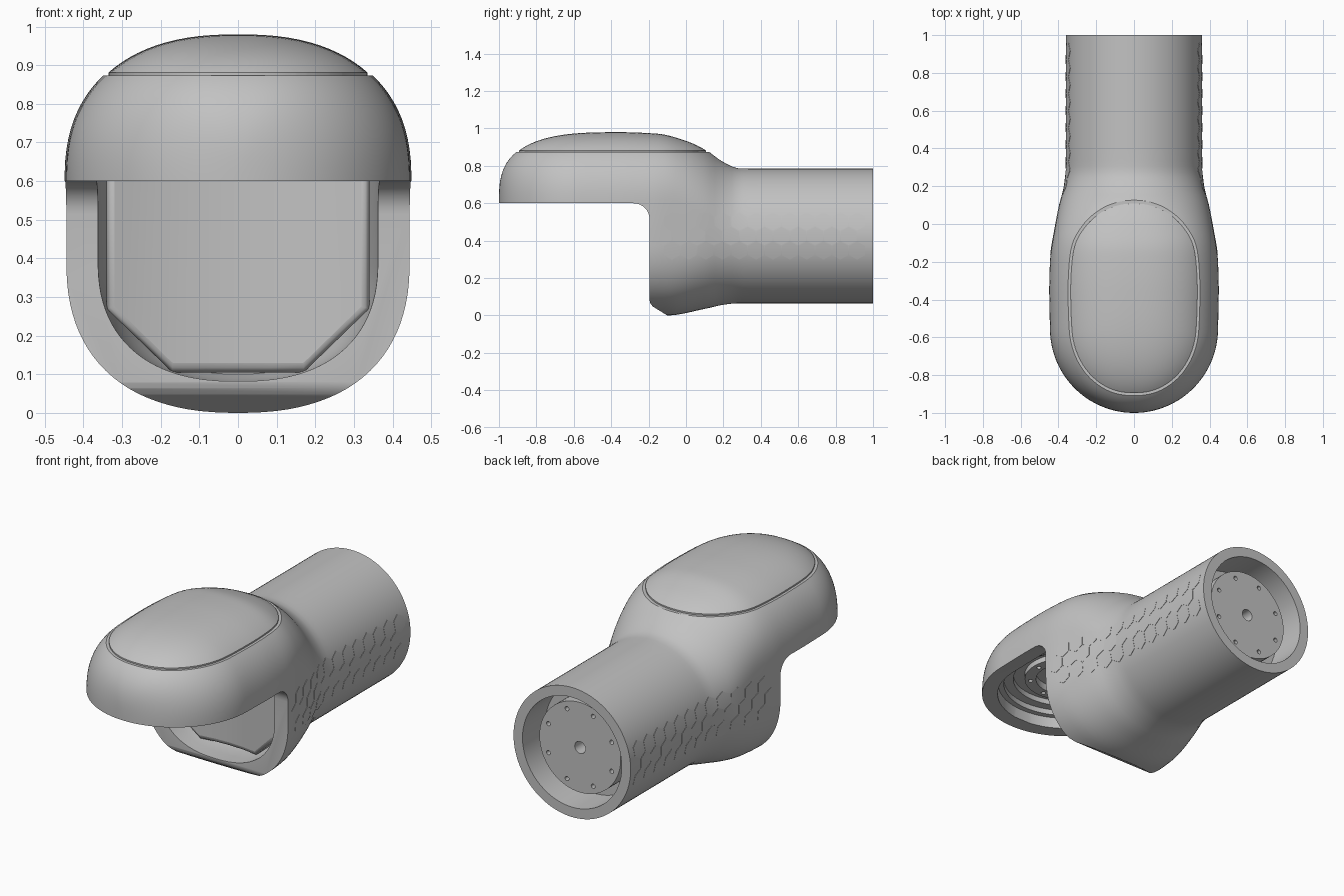
import bpy, bmesh, math
from mathutils import Matrix

if "Cube" in bpy.data.objects:
    bpy.data.objects.remove(bpy.data.objects["Cube"])

grey = bpy.data.materials.new("satin grey")
grey.use_nodes = True
grey.diffuse_color = (0.54, 0.54, 0.54, 1)
grey.node_tree.nodes["Principled BSDF"].inputs["Base Color"].default_value = grey.diffuse_color

AXIS_Y, TUBE_Z = -0.555, 0.425
TOP = [(-0.5, 0.98), (-0.35, 0.98), (-0.15, 0.972), (0, 0.935), (0.1, 0.89), (0.2, 0.82), (0.28, 0.787), (0.34, 0.785), (1, 0.785)]
WIDTH = [(-0.6, 0.445), (-0.35, 0.449), (-0.2, 0.445), (0, 0.415), (0.1, 0.395), (0.2, 0.37), (0.3, 0.36), (1, 0.36)]
BOTTOM = [(-0.2, 0), (-0.1, 0), (0.1, 0.035), (0.2, 0.057), (0.28, 0.065), (1, 0.065)]


def curve(keys, y):
    """Smooth interpolation through key points."""
    if y <= keys[0][0]:
        return keys[0][1]
    if y >= keys[-1][0]:
        return keys[-1][1]
    i = max(k for k in range(len(keys) - 1) if keys[k][0] <= y)

    def slope(k):
        if k == 0 or k == len(keys) - 1:
            return 0
        a = (keys[k][1] - keys[k - 1][1]) / (keys[k][0] - keys[k - 1][0])
        b = (keys[k + 1][1] - keys[k][1]) / (keys[k + 1][0] - keys[k][0])
        return 2 * a * b / (a + b) if a * b > 0 else 0
    (y0, v0), (y1, v1) = keys[i], keys[i + 1]
    h = y1 - y0
    t = (y - y0) / h
    return (v0 * (1 + 2 * t) * (1 - t) ** 2 + slope(i) * h * t * (1 - t) ** 2
            + v1 * t * t * (3 - 2 * t) + slope(i + 1) * h * t * t * (t - 1))


def shape(y, d=0):
    """Half width, top, bottom, upper and lower centre, squareness at y, inset by d."""
    w, top, bottom = curve(WIDTH, y) - d, curve(TOP, y) - d, curve(BOTTOM, y) + d
    if y < AXIS_Y:
        r = 0.445 - d
        w = math.sqrt(max(r * r - (y - AXIS_Y) ** 2, 1e-6))
    if y < -0.35:
        t = min((-0.35 - y) / (0.65 - d), 1)
        top = 0.605 + (top - 0.605) * (1 - t ** 3) ** (1 / 3)
    if d:
        top = min(top, 0.84)
    k = min(max((y + 0.1) / 0.4, 0), 1)
    k = k * k * (3 - 2 * k)
    return w, top, bottom, 0.6 + (TUBE_Z - 0.6) * k, 0.4 + (TUBE_Z - 0.4) * k, 2.4 - 0.4 * k


def ring(y, d=0, count=96):
    w, top, bottom, upper, lower, n = shape(y, d)
    points = []
    for i in range(count):
        a = 2 * math.pi * (i + 0.5) / count
        c, s = math.cos(a), math.sin(a)
        x = math.copysign(w * abs(c) ** (2 / n), c)
        lift = abs(s) ** (2 / n)
        z = upper + (top - upper) * lift if s > 0 else lower - (lower - bottom) * lift
        points.append((x, y, z))
    return points


def make(name, bm):
    bmesh.ops.recalc_face_normals(bm, faces=bm.faces)
    mesh = bpy.data.meshes.new(name)
    bm.to_mesh(mesh)
    bm.free()
    mesh.materials.append(grey)
    ob = bpy.data.objects.new(name, mesh)
    bpy.context.collection.objects.link(ob)
    return ob


def loft(rings):
    """Skin a list of rings, capped at both ends."""
    bm = bmesh.new()
    rows = [[bm.verts.new(p) for p in r] for r in rings]
    for a, b in zip(rows, rows[1:]):
        for i in range(len(a)):
            j = (i + 1) % len(a)
            bm.faces.new((a[i], a[j], b[j], b[i]))
    bm.faces.new(rows[0])
    bm.faces.new(rows[-1])
    return bm


def cylinder(name, radius, start, end, x=0, other=0, upright=False, sides=64):
    """Cylinder along y at height `other`, or upright along z at y = `other`."""
    mid = (start + end) / 2
    place = Matrix.Translation((x, other, mid) if upright else (x, mid, other))
    if not upright:
        place = place @ Matrix.Rotation(math.pi / 2, 4, 'X')
    bm = bmesh.new()
    bmesh.ops.create_cone(bm, cap_ends=True, segments=sides, radius1=radius, radius2=radius,
                          depth=end - start, matrix=place)
    return make(name, bm)


def cut(ob, cutter):
    mod = ob.modifiers.new("cut", 'BOOLEAN')
    mod.object, mod.operation, mod.solver = cutter, 'DIFFERENCE', 'EXACT'
    bpy.context.view_layer.update()
    mesh = bpy.data.meshes.new_from_object(ob.evaluated_get(bpy.context.evaluated_depsgraph_get()))
    ob.modifiers.clear()
    ob.data = mesh
    bpy.data.objects.remove(cutter)


def slice_at(bm, z, keep_above):
    bmesh.ops.bisect_plane(bm, geom=bm.verts[:] + bm.edges[:] + bm.faces[:], plane_co=(0, 0, z),
                           plane_no=(0, 0, 1), clear_inner=keep_above, clear_outer=not keep_above)
    bmesh.ops.holes_fill(bm, edges=[e for e in bm.edges if e.is_boundary])


# Outer shell, cut flat where the lid sits
front = [AXIS_Y - 0.445 * math.sin(math.radians(89 - 3 * i)) for i in range(30)]
outer = [ring(y) for y in front + [AXIS_Y + 0.02 + i * 0.03 for i in range(30)] + [0.4, 0.7, 1]]
bm = loft(outer)
slice_at(bm, 0.873, False)
housing = make("housing", bm)

# Domed lid from the same skin, slightly inset, with a short skirt
bm = loft(outer)
slice_at(bm, 0.881, True)
base = max(bm.faces, key=lambda f: len(f.verts))
skirt = bmesh.ops.extrude_face_region(bm, geom=[base])
bmesh.ops.translate(bm, vec=(0, 0, -0.012), verts=[g for g in skirt["geom"] if isinstance(g, bmesh.types.BMVert)])
if base.is_valid:
    bm.faces.remove(base)
bmesh.ops.scale(bm, vec=(0.985, 0.99, 1), space=Matrix.Translation((0, 0.39, 0)), verts=bm.verts)
lid = make("lid", bm)

# Cut away the space below the hood, with a rounded inner corner and a swept-back lower lip
profile = [(-1.2, 0.6)]
for i in range(9):
    a = math.radians(90 - i * 11.25)
    profile.append((-0.28 + 0.085 * math.cos(a), 0.515 + 0.085 * math.sin(a)))
profile += [(-0.195, 0.08), (-0.19, 0.064), (-0.178, 0.048), (-0.1, 0), (0, -0.062), (-1.2, -0.2)]
cut(housing, make("hood_cutter", loft([[(x, y, z) for y, z in profile] for x in (-0.6, 0.6)])))

# Hollow joint cavity
inner = [AXIS_Y - 0.36 * math.sin(math.radians(88 - 4 * i)) for i in range(23)]
inner += [AXIS_Y + 0.03 + i * 0.05 for i in range(12)]
cut(housing, make("cavity_cutter", loft([ring(y, 0.082) for y in inner])))

# Gently concave panel with chamfered lower corners at the rear of the cavity
slices = []
for i in range(-4, 5):
    x = 0.085 * i
    low = 0.105 + max(abs(x) - 0.17, 0) * 0.97
    face = -0.08 - 0.067 * (x / 0.34) ** 2
    slices.append([(x, face, low), (x, face, 0.72), (x, 0.01, 0.72), (x, 0.01, low)])
panel = make("rear_panel", loft(slices))
bevel = panel.modifiers.new("soft edge", 'BEVEL')
bevel.width, bevel.segments, bevel.limit_method = 0.022, 3, 'ANGLE'
bevel.angle_limit = math.radians(50)

# Open bore at the tube end
cut(housing, cylinder("bore_cutter", 0.305, 0.8, 1.1, other=TUBE_Z))

# Drilled end plate inside the bore
end_plate = cylinder("end_plate", 0.25, 0.78, 0.93, other=TUBE_Z)
cut(end_plate, cylinder("centre_hole", 0.033, 0.84, 1, other=TUBE_Z, sides=32))
for i in range(8):
    a = math.radians(22.5 + 45 * i)
    cut(end_plate, cylinder("screw_hole", 0.012, 0.88, 1, x=0.21 * math.cos(a),
                            other=TUBE_Z + 0.21 * math.sin(a), sides=16))

# Stepped joint flange under the hood
steps = [(0.02, 0.85), (0.28, 0.85), (0.28, 0.74), (0.36, 0.74), (0.36, 0.66), (0.33, 0.66), (0.33, 0.69),
         (0.28, 0.69), (0.28, 0.72), (0.22, 0.72), (0.22, 0.69), (0.16, 0.69), (0.16, 0.73), (0.02, 0.73)]
flange = make("joint_flange", loft([[(r * math.cos(math.tau * i / 64), AXIS_Y + r * math.sin(math.tau * i / 64), z)
                                     for i in range(64)] for r, z in steps]))
for i in range(8):
    a = math.radians(45 * i)
    cut(flange, cylinder("flange_hole", 0.012, 0.6, 0.72, x=0.19 * math.cos(a),
                         other=AXIS_Y + 0.19 * math.sin(a), upright=True, sides=16))


# Shallow hexagonal grip tiles on both flanks
def flank(y, z):
    w, top, bottom, upper, lower, n = shape(y)
    t = max((z - upper) / (top - upper), (lower - z) / (lower - bottom), 0)
    return w * (1 - t ** n) ** (1 / n)


bm = bmesh.new()
for side in (-1, 1):
    for row in (-1, 0, 1):
        for col in range(12):
            cy, cz = -0.12 + 0.09 * col + 0.045 * (row % 2), TUBE_Z + 0.078 * row
            spots = [(cy, cz)]
            for k in range(6):
                a = math.radians(30 + 60 * k)
                spots.append((cy + 0.049 * math.cos(a), cz + 0.049 * math.sin(a)))
            high = [bm.verts.new((side * (flank(y, z) + 0.0018), y, z)) for y, z in spots]
            low = [bm.verts.new((side * (flank(y, z) - 0.006), y, z)) for y, z in spots[1:]]
            for k in range(6):
                j = (k + 1) % 6
                bm.faces.new((high[0], high[k + 1], high[j + 1]))
                bm.faces.new((high[k + 1], high[j + 1], low[j], low[k]))
            bm.faces.new(low)
tiles = make("grip_tiles", bm)

# Smooth shading with crisp edges
bpy.ops.object.select_all(action='DESELECT')
for ob in (housing, lid, panel, end_plate, flange, tiles):
    ob.select_set(True)
    bpy.context.view_layer.objects.active = ob
bpy.ops.object.shade_smooth_by_angle(angle=math.radians(30))
